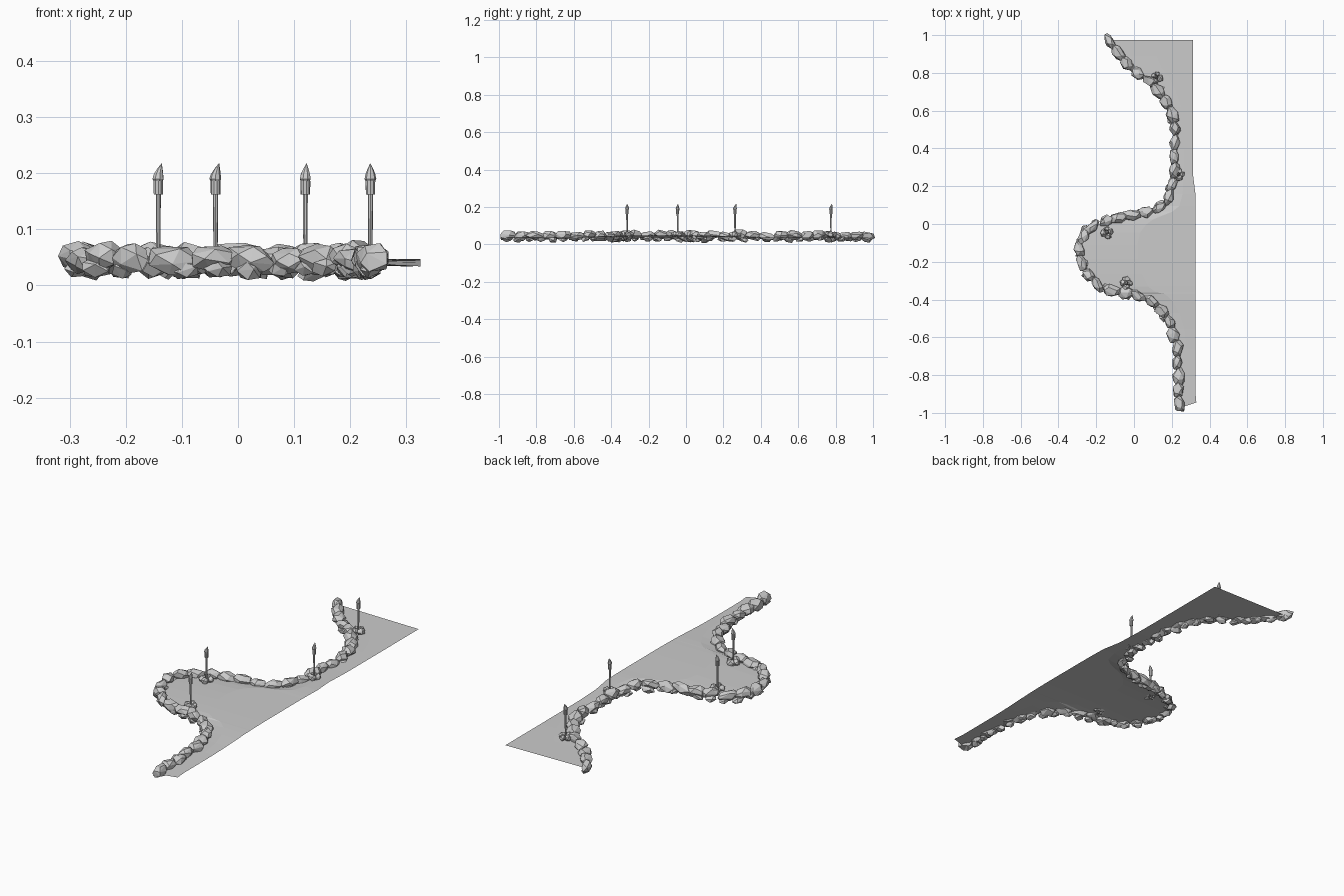
import bpy, bmesh, math, random
from mathutils import Vector, Matrix

if "Cube" in bpy.data.objects:
    bpy.data.objects.remove(bpy.data.objects["Cube"])

random.seed(7)

# Shoreline, from the back end to the front end
SHORE = [(-.125, .965), (-.07, .89), (-.01, .82), (.065, .77), (.135, .70), (.19, .62),
         (.215, .53), (.22, .40), (.21, .265), (.19, .16), (.155, .095), (.08, .065),
         (-.02, .045), (-.12, .025), (-.2, -.005), (-.26, -.045), (-.29, -.11),
         (-.282, -.185), (-.245, -.265), (-.18, -.33), (-.09, -.362), (0, -.37),
         (.09, -.41), (.155, -.47), (.205, -.555), (.23, -.66), (.235, -.79),
         (.235, -.89), (.24, -.955)]
SHORE = [Vector(p) for p in SHORE]


def finish(bm, name):
    mesh = bpy.data.meshes.new(name)
    bm.normal_update()
    bm.to_mesh(mesh)
    bm.free()
    ob = bpy.data.objects.new(name, mesh)
    bpy.context.collection.objects.link(ob)
    return ob


def walk(step):
    """Points and headings spaced evenly along the shoreline."""
    lengths = [(b - a).length for a, b in zip(SHORE, SHORE[1:])]
    total = sum(lengths)
    n = round(total / step)
    for k in range(n + 1):
        d = total * k / n
        i = 0
        while i < len(lengths) - 1 and d > lengths[i]:
            d -= lengths[i]
            i += 1
        t = (SHORE[i + 1] - SHORE[i]).normalized()
        yield SHORE[i] + t * d, math.atan2(t.y, t.x)


def add_rock(bm, loc, size, yaw, count=16, tilt=.2):
    """Faceted boulder: hull of jittered points on a boxy ellipsoid."""
    rot = (Matrix.Rotation(yaw, 3, 'Z') @ Matrix.Rotation(random.uniform(-tilt, tilt), 3, 'X')
           @ Matrix.Rotation(random.uniform(-tilt, tilt), 3, 'Y'))
    verts = []
    for i in range(count):
        z = 1 - 2 * (i + .5) / count
        a = i * 2.39996 + random.uniform(-.35, .35)
        r = math.sqrt(1 - z * z)
        p = Vector((r * math.cos(a), r * math.sin(a), z))
        p *= random.uniform(.95, 1.12)
        p = Vector([c * s / 2 for c, s in zip(p, size)])
        verts.append(bm.verts.new(rot @ p + Vector(loc)))
    res = bmesh.ops.convex_hull(bm, input=verts)
    junk = [v for v in res["geom_interior"] if isinstance(v, bmesh.types.BMVert)]
    bmesh.ops.delete(bm, geom=junk, context='VERTS')


# Main row of boulders
bm = bmesh.new()
for p, yaw in walk(.074):
    u = random.uniform
    add_rock(bm, (p.x + u(-.006, .006), p.y, u(.042, .053)),
             (u(.08, .11), u(.05, .068), u(.046, .06)), yaw + u(-.25, .25))
finish(bm, "shore_boulders")

# Smaller stones wedged underneath
bm = bmesh.new()
for p, yaw in walk(.06):
    u = random.uniform
    side = Vector((-math.sin(yaw), math.cos(yaw))) * u(-.014, .014)
    add_rock(bm, (p.x + side.x, p.y + side.y, u(.026, .036)),
             (u(.05, .07), u(.035, .05), u(.028, .04)), yaw + u(-.5, .5), 11, .35)
finish(bm, "lower_stones")

# Ground sheet between the shoreline and the straight edge
bm = bmesh.new()
rows = []
for i, p in enumerate(SHORE):
    ex = .312 if p.y > .26 else .325
    ey = p.y
    if i == 0:
        ey = .975
    elif i == len(SHORE) - 1:
        ey, ex = -.945, .33
    sy = .975 if i == 0 else (-.975 if i == len(SHORE) - 1 else p.y)
    z = .034 + .013 * math.exp(-((p.y + .12) / .4) ** 4)
    a, b = Vector((p.x, sy, .038)), Vector((ex, ey, z))
    mid = a.lerp(b, .5)
    mid.z = z + .002
    rows.append([bm.verts.new(v) for v in (a, mid, b)])
for r, s in zip(rows, rows[1:]):
    for k in range(2):
        bm.faces.new((r[k], s[k], s[k + 1], r[k + 1]))
finish(bm, "ground_sheet")


def loft(name, rings, sides, loc, yaw):
    """Capped stack of rings given as (height, radius, sideways lean)."""
    bm = bmesh.new()
    stack = []
    for z, r, lean in rings:
        stack.append([bm.verts.new((lean + r * math.cos(2 * math.pi * k / sides),
                                    r * math.sin(2 * math.pi * k / sides), z))
                      for k in range(sides)])
    for a, b in zip(stack, stack[1:]):
        for k in range(sides):
            j = (k + 1) % sides
            bm.faces.new((a[k], a[j], b[j], b[k]))
    bm.faces.new(stack[0][::-1])
    bm.faces.new(stack[-1])
    ob = finish(bm, name)
    ob.location = loc
    ob.rotation_euler.z = yaw


# Torches, each with a ring of stones at its foot
TORCHES = [(-.04, -.315, 0), (-.142, -.045, .3), (.12, .775, 1.2), (.236, .262, 1.6)]
for n, (x, y, yaw) in enumerate(TORCHES, 1):
    loc = (x, y, 0)
    loft(f"torch_pole_{n}", [(.035, .0035, 0), (.165, .0048, 0)], 8, loc, yaw)
    loft(f"torch_cup_{n}", [(.162, .0085, 0), (.186, .009, 0)], 10, loc, yaw)
    loft(f"torch_flame_{n}", [(.184, .0075, 0), (.190, .0105, -.0005), (.199, .0085, .0005),
                              (.208, .005, .003), (.217, .0006, .006)], 8, loc, yaw)
    bm = bmesh.new()
    for k in range(4):
        a = yaw + k * math.pi / 2 + random.uniform(-.3, .3)
        s = random.uniform(.026, .038)
        add_rock(bm, (x + .02 * math.cos(a), y + .02 * math.sin(a), .053),
                 (s * 1.15, s, .034), a + 1.57, 12)
    finish(bm, f"torch_stones_{n}")
